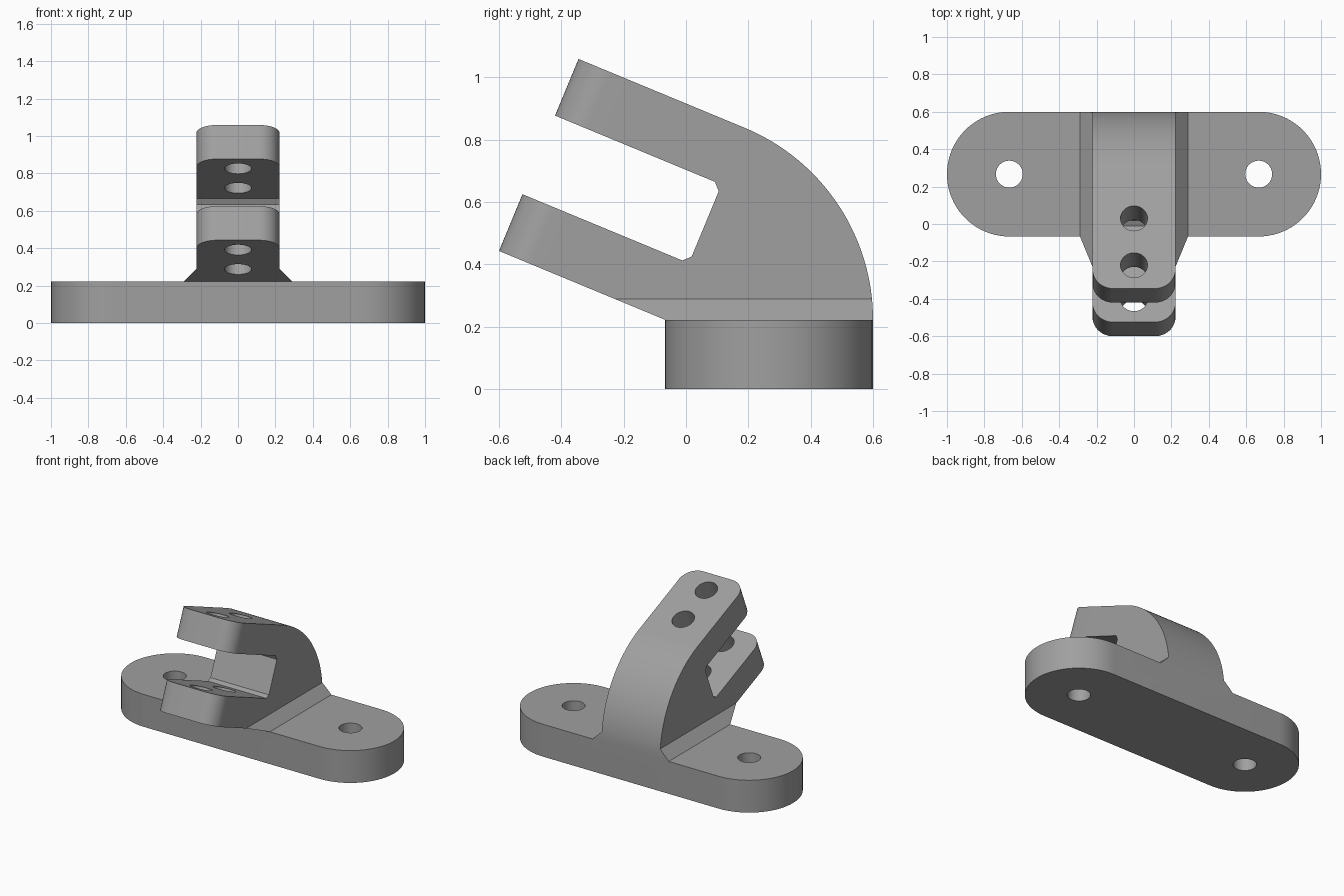
import bpy, bmesh, math
from mathutils import Vector

if "Cube" in bpy.data.objects:
    bpy.data.objects.remove(bpy.data.objects["Cube"])

TILT = math.radians(22.5)                                  # downward tilt of the prongs
ALONG = Vector((0, math.cos(TILT), -math.sin(TILT)))       # from prong tip to root
ACROSS = Vector((0, math.sin(TILT), math.cos(TILT)))       # through prong thickness
TIP = Vector((0, -0.6, 0.443))                             # lower corner of the prong tips
BASE_H, FLARE_H, FLARE_W, HALF_W = 0.222, 0.289, 0.289, 0.222
SIDE = 0.6                                                 # back plane of the mount
R = 0.6667                                                 # radius of the curved back

grey = bpy.data.materials.new("plain grey")
grey.diffuse_color = (0.35, 0.35, 0.35, 1)
grey.use_nodes = True
grey.node_tree.nodes["Principled BSDF"].inputs["Base Color"].default_value = grey.diffuse_color


def prism(name, outline, direction):
    """Extrude a closed 3D outline along a vector."""
    bm = bmesh.new()
    face = bm.faces.new([bm.verts.new(p) for p in outline])
    ext = bmesh.ops.extrude_face_region(bm, geom=[face], use_keep_orig=True)
    moved = [g for g in ext["geom"] if isinstance(g, bmesh.types.BMVert)]
    bmesh.ops.translate(bm, verts=moved, vec=direction)
    bmesh.ops.recalc_face_normals(bm, faces=bm.faces)
    mesh = bpy.data.meshes.new(name)
    bm.to_mesh(mesh)
    bm.free()
    mesh.materials.append(grey)
    obj = bpy.data.objects.new(name, mesh)
    bpy.context.collection.objects.link(obj)
    return obj


def combine(obj, other, operation):
    """Apply a boolean and discard the helper."""
    mod = obj.modifiers.new("cut", 'BOOLEAN')
    mod.operation, mod.solver, mod.object = operation, 'EXACT', other
    bpy.context.view_layer.objects.active = obj
    bpy.ops.object.modifier_apply(modifier=mod.name)
    bpy.data.objects.remove(other)


def arc(cx, cy, r, a0, a1, n):
    return [(cx + r * math.cos(math.radians(a0 + (a1 - a0) * i / n)),
             cy + r * math.sin(math.radians(a0 + (a1 - a0) * i / n))) for i in range(n + 1)]


def hole(centre, axis, u, v, length):
    ring = arc(0, 0, 0.072, 0, 360, 40)[:-1]
    return prism("hole", [centre + u * a + v * b for a, b in ring], axis * length)


X, Y, Z = Vector((1, 0, 0)), Vector((0, 1, 0)), Vector((0, 0, 1))

# Base plate with rounded ends and two screw holes
cy, r = SIDE - R / 2, R / 2
stadium = arc(1 - r, cy, r, -90, 90, 40) + arc(r - 1, cy, r, 90, 270, 40)
mount = prism("mount", [(x, y, 0) for x, y in stadium], Z * BASE_H)
for sx in (-1, 1):
    combine(mount, hole(Vector((sx * (1 - r), cy, -0.1)), Z, X, Y, 0.5), 'DIFFERENCE')

# Forked neck: side profile with slot and curved back
fork = [(0, 0), (0, 0.197), (0.555, 0.197), (0.578, 0.22), (0.578, 0.447),
        (0.555, 0.47), (0, 0.47), (0, R)]
side = [(p.y, p.z) for p in (TIP + ALONG * s + ACROSS * t for s, t in fork)]
side += arc(SIDE - R, BASE_H, R, 67.5, 0, 32)
side += [(0.55, 0.15), (0, 0.15), (SIDE - R, BASE_H)]
neck = prism("neck", [(-0.4, y, z) for y, z in side], X * 0.8)

# Front outline of the neck, flaring out at the foot
half = [(FLARE_W, 0.1), (FLARE_W, BASE_H), (HALF_W, FLARE_H), (HALF_W, 1.3)]
front = half + [(-x, z) for x, z in reversed(half)]
combine(neck, prism("front_outline", [(x, -1, z) for x, z in front], Y * 2), 'INTERSECT')

# Rounded prong tips
c = 0.111
right = arc(HALF_W - c, c, c, -90, 0, 14) + [(HALF_W, 0.37), (0.45, 0.37), (0.45, 2)]
plan = right + [(-x, s) for x, s in reversed(right)]
start = TIP - ACROSS
combine(neck, prism("tip_outline", [start + X * x + ALONG * s for x, s in plan], ACROSS * 3),
        'INTERSECT')

# Two bolt holes through both prongs
for s in (0.135, 0.406):
    combine(neck, hole(TIP + ALONG * s - ACROSS * 0.2, ACROSS, X, ALONG, 1.2), 'DIFFERENCE')

# Join neck and base into one solid
combine(mount, neck, 'UNION')
bpy.ops.object.select_all(action='DESELECT')
mount.select_set(True)
bpy.context.view_layer.objects.active = mount
bpy.ops.object.shade_smooth_by_angle(angle=math.radians(20))
